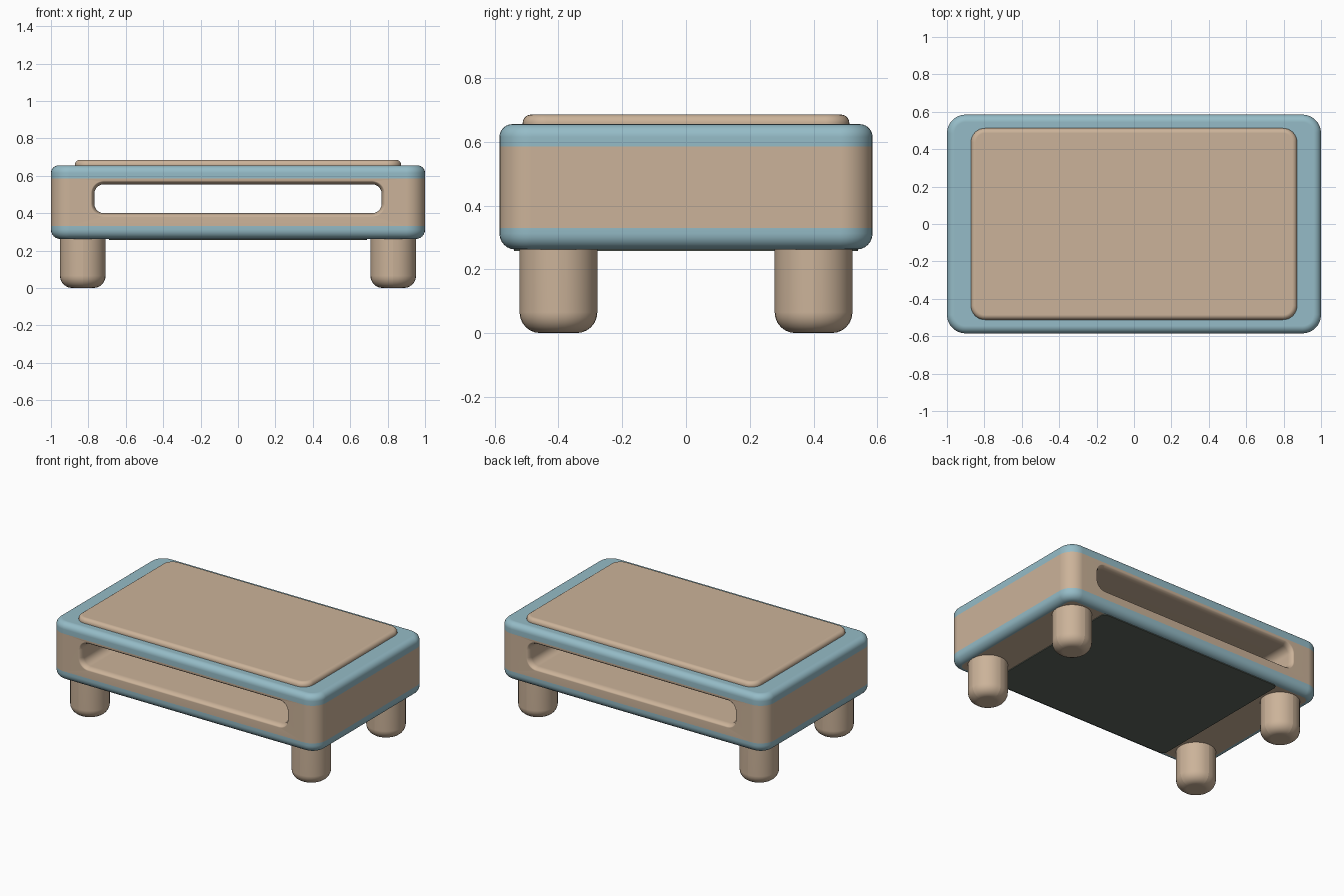
import bpy, bmesh, math

if "Cube" in bpy.data.objects:
    bpy.data.objects.remove(bpy.data.objects["Cube"])


def material(name, rgb):
    m = bpy.data.materials.new(name)
    m.diffuse_color = (*rgb, 1)
    m.use_nodes = True
    m.node_tree.nodes["Principled BSDF"].inputs["Base Color"].default_value = m.diffuse_color
    return m


TAN = material("tan", (0.60, 0.45, 0.32))
BLUE = material("soft blue", (0.30, 0.50, 0.57))
DARK = material("dark grey green", (0.11, 0.135, 0.11))


def outline(hx, hy, r, n=8):
    """Rounded rectangle as 2D points."""
    pts = []
    for k, (sx, sy) in enumerate([(1, 1), (-1, 1), (-1, -1), (1, -1)]):
        for i in range(n + 1):
            a = math.pi / 2 * (k + i / n)
            pts.append((sx * (hx - r) + r * math.cos(a), sy * (hy - r) + r * math.sin(a)))
    return pts


def loft(name, hx, hy, r, rings, mats, along_y=False, rule=None):
    """Stack rounded rectangles; rings = (height, inset) pairs."""
    bm = bmesh.new()
    loops = []
    for h, inset in rings:
        pts = outline(hx - inset, hy - inset, max(r - inset, 0.004))
        loops.append([bm.verts.new((a, h, b) if along_y else (a, b, h)) for a, b in pts])
    for lo, hi in zip(loops, loops[1:]):
        for i in range(len(lo)):
            j = (i + 1) % len(lo)
            bm.faces.new((lo[i], lo[j], hi[j], hi[i]))
    bm.faces.new(loops[0])
    bm.faces.new(loops[-1])
    bmesh.ops.recalc_face_normals(bm, faces=bm.faces)
    if rule:
        for f in bm.faces:
            f.material_index = rule(f)
    me = bpy.data.meshes.new(name)
    bm.to_mesh(me)
    bm.free()
    for m in mats:
        me.materials.append(m)
    ob = bpy.data.objects.new(name, me)
    bpy.context.collection.objects.link(ob)
    return ob


def fillet(h, radius, up, n=6):
    """Quarter-round ring list ending (up) or starting (down) at height h."""
    out = []
    for i in range(n + 1):
        a = math.pi / 2 * i / n
        d = radius * (1 - math.sin(a))
        out.append((h - d if up else h + d, radius * (1 - math.cos(a))))
    return out if up else out[::-1]


def smooth(ob):
    bpy.ops.object.select_all(action='DESELECT')
    ob.select_set(True)
    bpy.context.view_layer.objects.active = ob
    bpy.ops.object.shade_smooth_by_angle(angle=math.radians(40))
    ob.modifiers.new("weighted", 'WEIGHTED_NORMAL').keep_sharp = True


# Body: tan sides, blue band round the top and the bottom
def body_rule(f):
    z = f.calc_center_median().z
    if f.normal.z < -0.999:
        return 0
    return 0 if 0.33 < z < 0.585 else 1


rings = fillet(0.262, 0.05, False) + [(0.33, 0), (0.585, 0)] + fillet(0.655, 0.04, True)
body = loft("body", 1.0, 0.585, 0.10, rings, [TAN, BLUE], rule=body_rule)

# Slot through the body from front to back, with rounded lips
lip = [(0.60, -0.03), (0.587, -0.022), (0.58, -0.013), (0.57, -0.006), (0.55, 0)]
cut_rings = [(-y, g) for y, g in lip] + [(y, g) for y, g in lip[::-1]]
cutter = loft("slot_cutter", 0.768, 0.077, 0.05, cut_rings, [TAN, BLUE], along_y=True)
cutter.location.z = 0.477
cutter.hide_render = True
mod = body.modifiers.new("slot", 'BOOLEAN')
mod.operation = 'DIFFERENCE'
mod.solver = 'EXACT'
mod.object = cutter
bpy.context.view_layer.update()
bpy.context.view_layer.objects.active = body
bpy.ops.object.modifier_apply(modifier=mod.name)
bpy.data.objects.remove(cutter)
smooth(body)

# Raised top panel
smooth(loft("top_panel", 0.872, 0.512, 0.075, [(0.64, 0)] + fillet(0.685, 0.026, True), [TAN]))

# Dark panel on the underside
loft("underside_panel", 0.69, 0.54, 0.03, [(0.257, 0), (0.265, 0)], [DARK])

# Four round legs with rounded feet
for sx, side in ((-1, "left"), (1, "right")):
    for sy, end in ((-1, "front"), (1, "back")):
        leg = loft(f"{end}_{side}_leg", 0.122, 0.122, 0.122,
                   fillet(0.0, 0.065, False) + [(0.28, 0)], [TAN])
        leg.location = (sx * 0.83, sy * 0.40, 0)
        smooth(leg)
